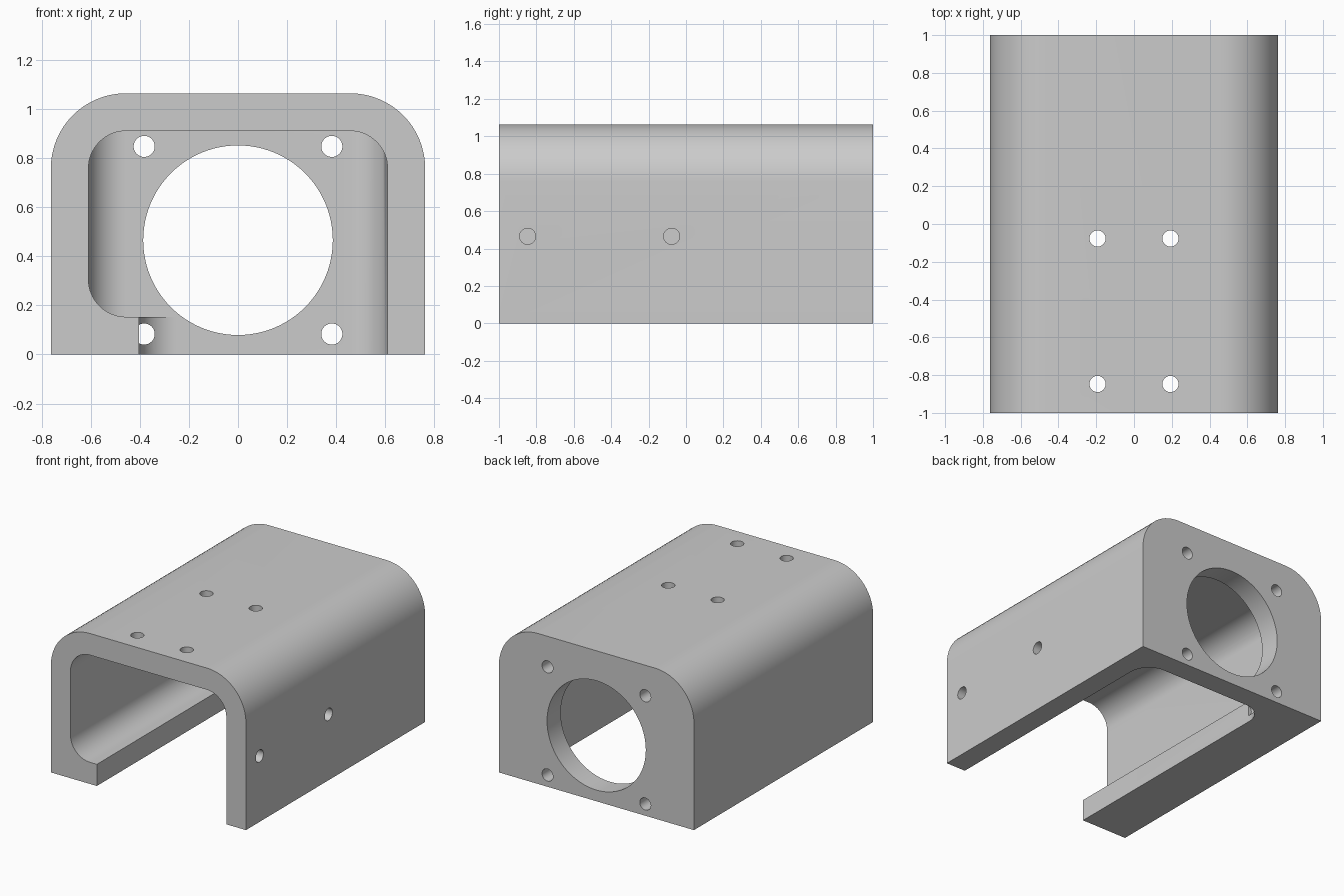
import bpy
import bmesh
import math
from mathutils import Vector, Matrix

if "Cube" in bpy.data.objects:
    bpy.data.objects.remove(bpy.data.objects["Cube"], do_unlink=True)

W, H, L = 0.762, 1.063, 1.0      # half width, height, half length
T = 0.153                        # wall thickness
R_OUT, R_IN = 0.305, 0.153       # outer and inner corner radii
LIP = -0.403                     # edge of the lower lip
MID = 0.465                      # height of the bore centre
DRILL = 0.043                    # screw hole radius

grey = bpy.data.materials.new("mid grey")
grey.use_nodes = True
grey.diffuse_color = (0.6, 0.6, 0.6, 1)
grey.node_tree.nodes["Principled BSDF"].inputs["Base Color"].default_value = (0.6, 0.6, 0.6, 1)


def rounded(corners, steps=16):
    """Outline from (u, v, radius) corners, each radius replaced by an arc."""
    out = []
    for i, (u, v, r) in enumerate(corners):
        p = Vector((u, v))
        if not r:
            out.append(p)
            continue
        a = (Vector(corners[i - 1][:2]) - p).normalized()
        b = (Vector(corners[(i + 1) % len(corners)][:2]) - p).normalized()
        for k in range(steps + 1):
            t = math.pi / 2 * k / steps
            out.append(p + r * (a * (1 - math.sin(t)) + b * (1 - math.cos(t))))
    return out


def add_object(name, bm):
    bmesh.ops.recalc_face_normals(bm, faces=bm.faces[:])
    mesh = bpy.data.meshes.new(name)
    bm.to_mesh(mesh)
    bm.free()
    mesh.materials.append(grey)
    obj = bpy.data.objects.new(name, mesh)
    bpy.context.collection.objects.link(obj)
    return obj


def prism(name, corners, axis, start, end):
    """Extrude a rounded outline along y (outline in x, z) or z (outline in x, y)."""
    bm = bmesh.new()
    place = (lambda p: (p.x, start, p.y)) if axis == "y" else (lambda p: (p.x, p.y, start))
    face = bm.faces.new([bm.verts.new(place(p)) for p in rounded(corners)])
    ext = bmesh.ops.extrude_face_region(bm, geom=[face])
    move = Vector((0, end - start, 0)) if axis == "y" else Vector((0, 0, end - start))
    bmesh.ops.translate(bm, vec=move, verts=[g for g in ext["geom"] if isinstance(g, bmesh.types.BMVert)])
    return add_object(name, bm)


def cylinder(name, centre, axis, radius, length, sides):
    bm = bmesh.new()
    turn = Vector((0, 0, 1)).rotation_difference(Vector(axis)).to_matrix().to_4x4()
    bmesh.ops.create_cone(bm, cap_ends=True, segments=sides, radius1=radius, radius2=radius,
                          depth=length, matrix=Matrix.Translation(centre) @ turn)
    return add_object(name, bm)


def combine(obj, tool, operation):
    """Apply a boolean and discard the tool."""
    mod = obj.modifiers.new("cut", "BOOLEAN")
    mod.operation, mod.object, mod.solver = operation, tool, "EXACT"
    bpy.context.view_layer.objects.active = obj
    bpy.ops.object.modifier_apply(modifier=mod.name)
    bpy.data.objects.remove(tool, do_unlink=True)


# Outer block with rounded upper edges
housing = prism("housing", [(-W, 0, 0), (W, 0, 0), (W, H, R_OUT), (-W, H, R_OUT)], "y", -L, L)

# Cavity: section with the lip step, rounded in plan at the back wall
inner, back = W - T, L - T
cavity = prism("cavity", [(LIP, -0.2, 0), (inner, -0.2, 0), (inner, H - T, R_IN),
                          (-inner, H - T, R_IN), (-inner, T, R_IN), (LIP, T, 0)],
               "y", -L - 0.2, back + 0.1)
plan = prism("plan", [(-inner, -L - 0.1, 0), (inner, -L - 0.1, 0),
                      (inner, back, R_IN), (-inner, back, R_IN)], "z", -0.1, H)
combine(cavity, plan, "INTERSECT")

# Rounded corner where the lip meets the back wall
arc = [(LIP + R_IN - R_IN * math.cos(t), back - R_IN + R_IN * math.sin(t), 0)
       for t in [math.pi / 2 * k / 16 for k in range(17)]]
fillet = prism("lip_fillet", arc + [(LIP + R_IN, L, 0), (LIP - 0.1, L, 0),
                                    (LIP - 0.1, back - R_IN, 0)], "z", -0.3, T)
combine(cavity, fillet, "DIFFERENCE")
combine(housing, cavity, "DIFFERENCE")

# Large bore and four screw holes in the back wall
combine(housing, cylinder("bore", (0, L, MID), (0, 1, 0), 0.386, 0.5, 96), "DIFFERENCE")
for x in (-0.382, 0.382):
    for z in (MID - 0.382, MID + 0.382):
        combine(housing, cylinder("back_hole", (x, L, z), (0, 1, 0), DRILL, 0.62, 32), "DIFFERENCE")

# Screw holes through the top and the left side
for y in (-0.847, -0.077):
    for x in (-0.193, 0.193):
        combine(housing, cylinder("top_hole", (x, y, H), (0, 0, 1), DRILL, 0.5, 32), "DIFFERENCE")
    combine(housing, cylinder("side_hole", (W, y, MID), (1, 0, 0), DRILL, 0.5, 32), "DIFFERENCE")

# Smooth curves, sharp edges
bpy.ops.object.select_all(action="DESELECT")
housing.select_set(True)
bpy.context.view_layer.objects.active = housing
bpy.ops.object.shade_smooth_by_angle(angle=math.radians(30))
